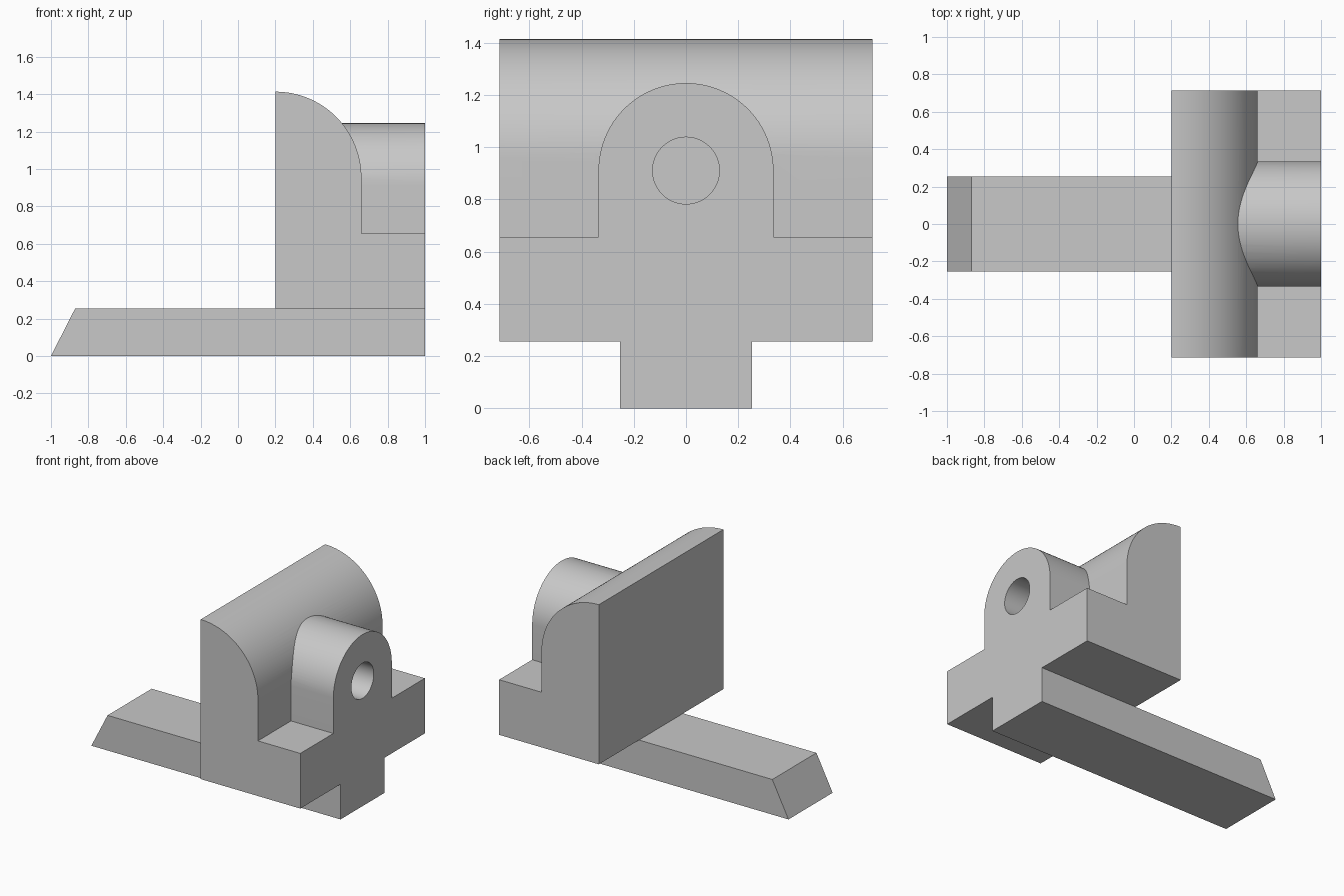
import bpy
import bmesh
from math import cos, sin, pi, radians

cube = bpy.data.objects.get("Cube")
if cube:
    bpy.data.objects.remove(cube, do_unlink=True)

grey = bpy.data.materials.new("light grey")
grey.use_nodes = True
colour = (0.58, 0.58, 0.58, 1)
grey.diffuse_color = colour
grey.node_tree.nodes["Principled BSDF"].inputs["Base Color"].default_value = colour


def arc(cu, cv, radius, start, end, steps):
    """Points on an arc, angles in degrees."""
    angles = [radians(start + (end - start) * i / steps) for i in range(steps + 1)]
    return [(cu + radius * cos(a), cv + radius * sin(a)) for a in angles]


def prism(name, profile, axis, low, high):
    """Extrude a profile along x (points are y, z) or along y (points are x, z)."""
    bm = bmesh.new()
    place = (lambda u, v: (low, u, v)) if axis == "x" else (lambda u, v: (u, low, v))
    face = bm.faces.new([bm.verts.new(place(u, v)) for u, v in profile])
    moved = bmesh.ops.extrude_face_region(bm, geom=[face])["geom"]
    offset = (high - low, 0, 0) if axis == "x" else (0, high - low, 0)
    bmesh.ops.translate(bm, vec=offset,
                        verts=[g for g in moved if isinstance(g, bmesh.types.BMVert)])
    bmesh.ops.recalc_face_normals(bm, faces=bm.faces)
    mesh = bpy.data.meshes.new(name)
    bm.to_mesh(mesh)
    bm.free()
    mesh.materials.append(grey)
    obj = bpy.data.objects.new(name, mesh)
    bpy.context.collection.objects.link(obj)
    return obj


def combine(target, tool, operation):
    """Apply a boolean and discard the tool."""
    bpy.context.view_layer.objects.active = target
    mod = target.modifiers.new(operation.title(), "BOOLEAN")
    mod.operation = operation
    mod.solver = "EXACT"
    mod.object = tool
    bpy.ops.object.modifier_apply(modifier=mod.name)
    bpy.data.objects.remove(tool, do_unlink=True)


back, front = 0.2, 1.0
foot_top, shelf_top = 0.255, 0.655
boss_radius, boss_z = 0.335, 0.91

# Long tongue under the body, with a slanted far end
prism("base_tongue",
      [(-1, 0), (front, 0), (front, foot_top), (-0.87, foot_top)],
      "y", -0.253, 0.253)

# Wide body: shelf in front of a wall with a quarter-round top
body = prism("body",
             [(back, foot_top), (front, foot_top), (front, shelf_top), (0.66, shelf_top)]
             + arc(back, 0.953, 0.46, 0, 90, 32),
             "y", -0.714, 0.714)

# Round-topped boss projecting from the wall over the shelf
boss = prism("boss",
             [(-boss_radius, 0.5), (boss_radius, 0.5)]
             + arc(0, boss_z, boss_radius, 0, 180, 48),
             "x", 0.3, front)
combine(body, boss, "UNION")

# Blind hole in the boss
hole = prism("hole_cutter", arc(0, boss_z, 0.128, 0, 360, 48)[:-1], "x", 0.6, 1.1)
hole.hide_render = True
combine(body, hole, "DIFFERENCE")

bpy.ops.object.select_all(action="DESELECT")
body.select_set(True)
bpy.context.view_layer.objects.active = body
bpy.ops.object.shade_smooth_by_angle(angle=radians(25))
